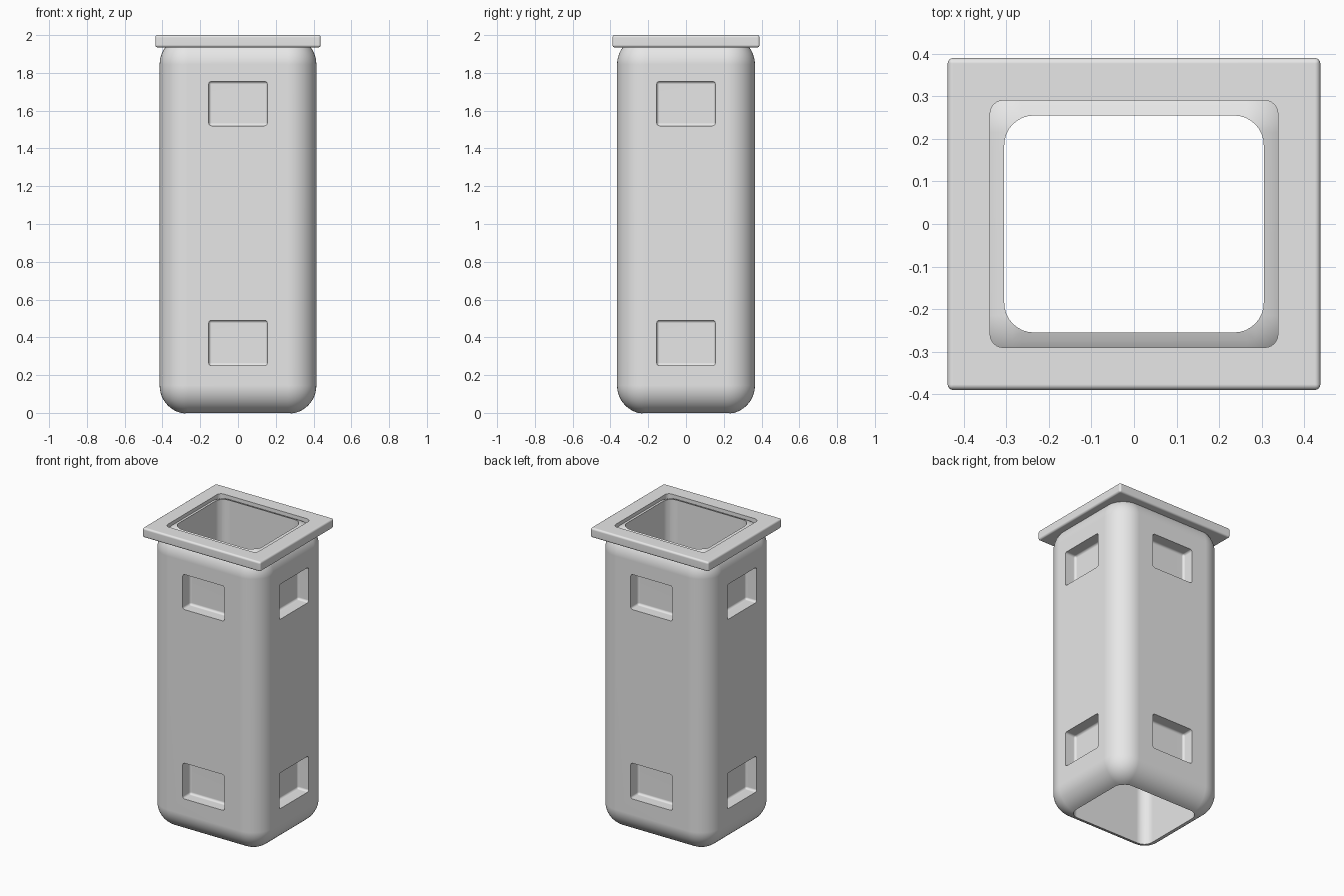
import bpy
import bmesh
import math
from mathutils import Vector

if "Cube" in bpy.data.objects:
    bpy.data.objects.remove(bpy.data.objects["Cube"], do_unlink=True)

grey = bpy.data.materials.new("plain grey")
grey.use_nodes = True
grey.diffuse_color = (0.8, 0.8, 0.8, 1)
grey.node_tree.nodes["Principled BSDF"].inputs["Base Color"].default_value = grey.diffuse_color


def rounded_box(name, half, low, high, radius, segments, upright_only=False):
    """Box of half width and half depth, from low to high, with rounded edges."""
    bm = bmesh.new()
    bmesh.ops.create_cube(bm, size=2)
    bmesh.ops.scale(bm, verts=bm.verts, vec=(half[0], half[1], (high - low) / 2))
    bmesh.ops.translate(bm, verts=bm.verts, vec=(0, 0, (low + high) / 2))
    edges = [e for e in bm.edges
             if not upright_only or abs(e.verts[0].co.z - e.verts[1].co.z) > 0.01]
    bmesh.ops.bevel(bm, geom=edges, offset=radius, offset_type='OFFSET',
                    segments=segments, profile=0.5, affect='EDGES')
    mesh = bpy.data.meshes.new(name)
    bm.to_mesh(mesh)
    bm.free()
    mesh.materials.append(grey)
    obj = bpy.data.objects.new(name, mesh)
    bpy.context.collection.objects.link(obj)
    return obj


def activate(obj):
    bpy.ops.object.select_all(action='DESELECT')
    obj.select_set(True)
    bpy.context.view_layer.objects.active = obj


def cut(obj, cutter):
    cutter.hide_render = True
    mod = obj.modifiers.new("cut", 'BOOLEAN')
    mod.operation = 'DIFFERENCE'
    mod.solver = 'EXACT'
    mod.object = cutter
    activate(obj)
    bpy.ops.object.modifier_apply(modifier=mod.name)
    bpy.data.objects.remove(cutter, do_unlink=True)


def finish(obj):
    activate(obj)
    bpy.ops.object.shade_smooth_by_angle(angle=math.radians(30))
    mod = obj.modifiers.new("even shading", 'WEIGHTED_NORMAL')
    mod.keep_sharp = True


# Body: soft-edged block with an open shaft
WIDTH, DEPTH = 0.415, 0.365
body = rounded_box("body", (WIDTH, DEPTH), -0.005, 1.995, 0.15, 12)
cut(body, rounded_box("shaft_cutter", (0.305, 0.255), -0.5, 2.5, 0.07, 8, True))

# Two shallow pockets on each of the four sides
POCKET = 0.08
for low, high in ((0.25, 0.49), (1.52, 1.755)):
    for side in (-1, 1):
        cutter = rounded_box("pocket_cutter", (0.155, POCKET), low, high, 0.015, 4)
        cutter.location = Vector((0, side * DEPTH, 0))
        cut(body, cutter)
        cutter = rounded_box("pocket_cutter", (POCKET, 0.155), low, high, 0.015, 4)
        cutter.location = Vector((side * WIDTH, 0, 0))
        cut(body, cutter)
finish(body)

# Rim: flat collar around the top opening
rim = rounded_box("rim", (0.438, 0.39), 1.935, 2.0, 0.013, 4)
cut(rim, rounded_box("rim_cutter", (0.338, 0.29), 1.5, 2.5, 0.03, 6, True))
finish(rim)
